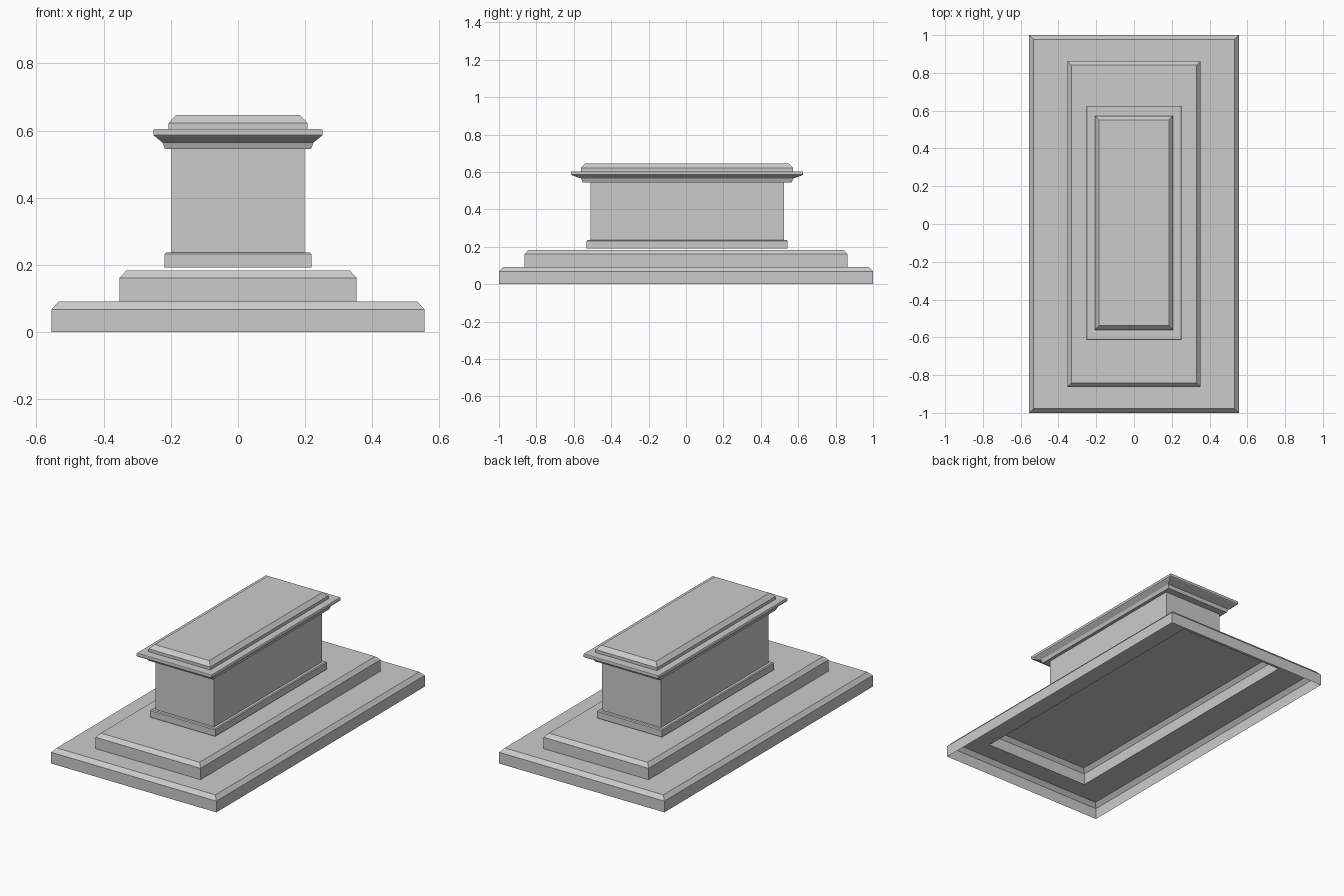
import bpy
import bmesh

cube = bpy.data.objects.get("Cube")
if cube:
    bpy.data.objects.remove(cube, do_unlink=True)

# One plain stone colour
stone = bpy.data.materials.new("grey stone")
stone.use_nodes = True
GREY = (0.6, 0.6, 0.6, 1)
stone.diffuse_color = GREY
stone.node_tree.nodes["Principled BSDF"].inputs["Base Color"].default_value = GREY


def tier(name, rings, shift=0.0, top=False):
    """Stack rectangular rings (half width, half depth, height) into a shell."""
    bm = bmesh.new()
    loops = [[bm.verts.new((sx * w, sy * d + shift, z))
              for sx, sy in ((-1, -1), (1, -1), (1, 1), (-1, 1))]
             for w, d, z in rings]
    for low, high in zip(loops, loops[1:]):
        for i in range(4):
            j = (i + 1) % 4
            bm.faces.new((low[i], low[j], high[j], high[i]))
    if top:
        bm.faces.new(loops[-1])
    mesh = bpy.data.meshes.new(name)
    bm.to_mesh(mesh)
    bm.free()
    mesh.materials.append(stone)
    obj = bpy.data.objects.new(name, mesh)
    bpy.context.collection.objects.link(obj)
    return obj


# Hollow stepped base, open underneath; the lower ledge ends at the upper step
tier("lower_step", [(0.555, 1.0, 0), (0.555, 1.0, 0.068),
                    (0.533, 0.978, 0.092), (0.353, 0.863, 0.092)])
tier("upper_step", [(0.353, 0.863, 0.092), (0.353, 0.863, 0.161),
                    (0.332, 0.842, 0.184)], top=True)

# Pedestal, set a touch towards the back
BACK = 0.006
tier("plinth", [(0.219, 0.537, 0.192), (0.219, 0.537, 0.232),
                (0.214, 0.532, 0.237), (0.198, 0.517, 0.237)], BACK)
tier("shaft", [(0.198, 0.517, 0.237), (0.198, 0.517, 0.545)], BACK)

# Flared cap moulding and the slab on top
tier("cap_moulding", [(0.198, 0.517, 0.545), (0.217, 0.559, 0.545),
                      (0.225, 0.567, 0.565), (0.248, 0.616, 0.583),
                      (0.252, 0.62, 0.587), (0.252, 0.62, 0.601),
                      (0.25, 0.618, 0.604), (0.207, 0.567, 0.604)], BACK)
tier("top_slab", [(0.207, 0.567, 0.604), (0.207, 0.567, 0.622),
                  (0.184, 0.544, 0.646)], BACK, top=True)
